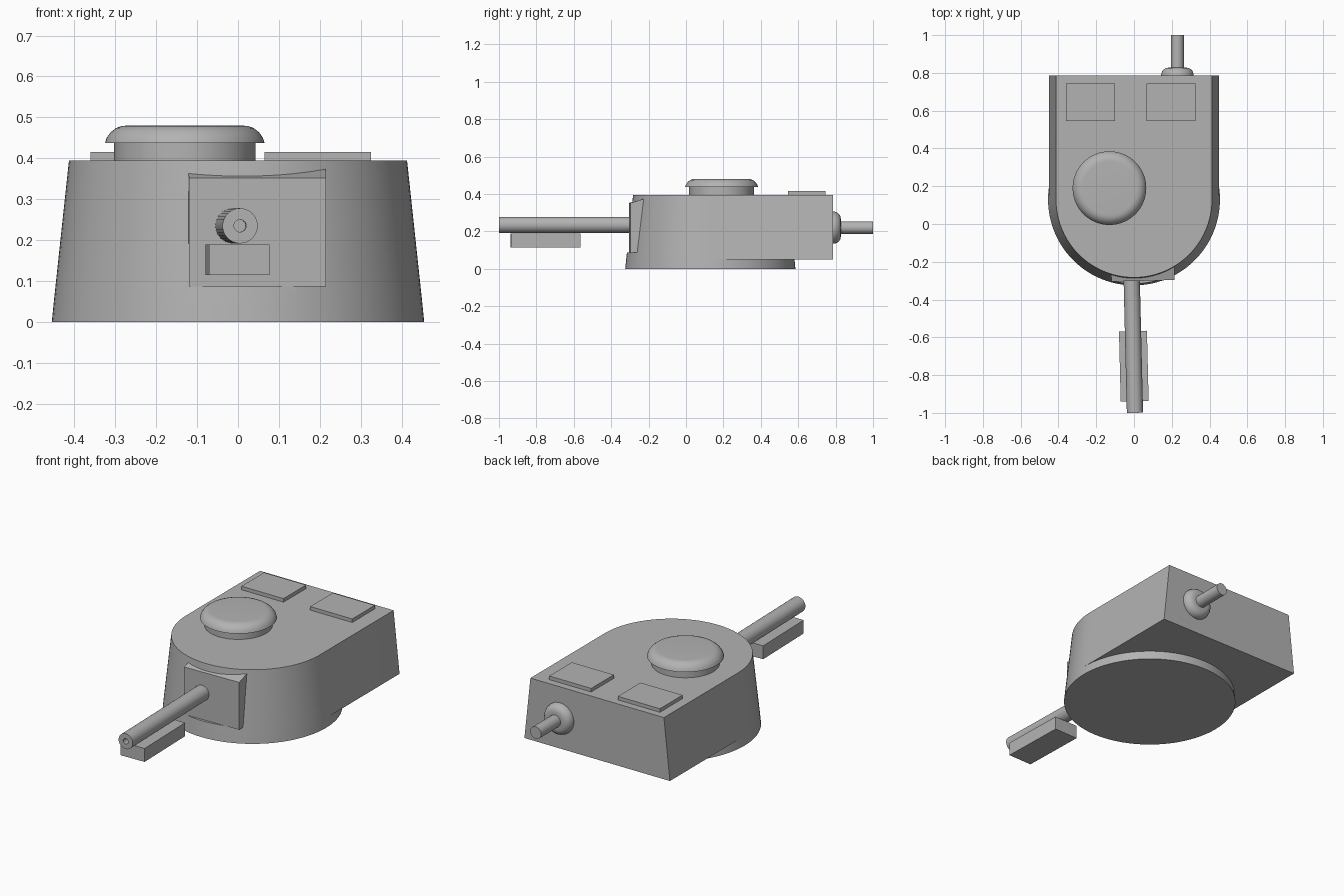
import bpy, bmesh
from math import sin, cos, pi, radians
from mathutils import Matrix, Vector

cube = bpy.data.objects.get("Cube")
if cube:
    bpy.data.objects.remove(cube)

grey = bpy.data.materials.new("armour grey")
grey.use_nodes = True
COLOUR = (0.45, 0.45, 0.45, 1)
grey.diffuse_color = COLOUR
grey.node_tree.nodes["Principled BSDF"].inputs["Base Color"].default_value = COLOUR


def loft(name, rings, matrix=Matrix()):
    """Skin a stack of equal-length point rings and cap both ends."""
    bm = bmesh.new()
    loops = [[bm.verts.new(matrix @ Vector(p)) for p in ring] for ring in rings]
    for a, b in zip(loops, loops[1:]):
        for i in range(len(a)):
            j = (i + 1) % len(a)
            bm.faces.new((a[i], a[j], b[j], b[i]))
    bm.faces.new(loops[0])
    bm.faces.new(loops[-1])
    bmesh.ops.recalc_face_normals(bm, faces=bm.faces)
    mesh = bpy.data.meshes.new(name)
    bm.to_mesh(mesh)
    bm.free()
    mesh.materials.append(grey)
    obj = bpy.data.objects.new(name, mesh)
    bpy.context.collection.objects.link(obj)
    return obj


def turned(name, profile, matrix, sides=48):
    """Revolve (radius, height) pairs around the local z axis."""
    angles = [2 * pi * i / sides for i in range(sides)]
    return loft(name, [[(r * cos(a), r * sin(a), h) for a in angles]
                       for r, h in profile], matrix)


def box(name, x0, x1, y0, y1, z0, z1, matrix=Matrix()):
    return loft(name, [[(x0, y0, z), (x1, y0, z), (x1, y1, z), (x0, y1, z)]
                       for z in (z0, z1)], matrix)


def hull_ring(radius, z, steps=48):
    """Round nose at the front, straight sides, flat rear."""
    arc = [(-radius * cos(pi * i / steps), 0.13 - radius * sin(pi * i / steps), z)
           for i in range(steps + 1)]
    return arc + [(radius, 0.785, z), (-radius, 0.785, z)]


# Shell and turret ring
shell = loft("turret_shell", [hull_ring(0.45, 0.05), hull_ring(0.413, 0.395)])
turned("turret_ring", [(0.455, 0), (0.45, 0.05)],
       Matrix.Translation((0, 0.13, 0)), 96)

# The gun group is swung slightly to the left
pivot = Matrix.Translation((-0.012, -0.3, 0))
swing = pivot @ Matrix.Rotation(radians(1.4), 4, "Z") @ pivot.inverted()

# Flat pocket in the nose for the gun plate
cutter = box("pocket_cutter", -0.12, 0.215, -0.5, -0.298, 0.087, 0.352, swing)
cutter.hide_render = True
cut = shell.modifiers.new("pocket", "BOOLEAN")
cut.operation = "DIFFERENCE"
cut.solver = "EXACT"
cut.object = cutter
bpy.context.view_layer.objects.active = shell
bpy.ops.object.modifier_apply(modifier=cut.name)
bpy.data.objects.remove(cutter)

# Gun plate with sloped top
side = [(-0.302, 0.087), (-0.2, 0.087), (-0.2, 0.383), (-0.302, 0.352)]
loft("gun_plate", [[(x, y, z) for y, z in side] for x in (-0.12, 0.215)], swing)

# Main barrel with bore, and the block slung below it
forward = Matrix.Translation((-0.012, -0.25, 0.235)) @ Matrix.Rotation(pi / 2, 4, "X")
turned("main_barrel", [(0.043, 0), (0.043, 0.75), (0.015, 0.75), (0.015, 0.7)],
       swing @ forward, 32)
box("barrel_block", -0.086, 0.062, -0.938, -0.567, 0.115, 0.19, swing)

# Cupola with overhanging domed lid
turned("cupola", [(0.173, 0.39), (0.173, 0.437), (0.195, 0.437), (0.191, 0.45),
                  (0.181, 0.464), (0.168, 0.474), (0.154, 0.479), (0.14, 0.48)],
       Matrix.Translation((-0.13, 0.19, 0)), 64)

# Roof hatches
for label, x in (("right", -0.36), ("left", 0.065)):
    box(label + "_roof_hatch", x, x + 0.26, 0.545, 0.745, 0.39, 0.415)

# Rear gun and its rounded mount
rear = Matrix.Translation((0.23, 0.78, 0.22)) @ Matrix.Rotation(-pi / 2, 4, "X")
turned("rear_gun_mount", [(0.086, 0), (0.086, 0.012), (0.082, 0.027), (0.072, 0.039),
                          (0.06, 0.046), (0.045, 0.048)], rear)
turned("rear_gun_barrel", [(0.034, 0), (0.034, 0.22)], rear, 32)

# Smooth curved surfaces, keep hard edges
bpy.ops.object.select_all(action="DESELECT")
for obj in bpy.context.collection.objects:
    if obj.type == "MESH":
        obj.select_set(True)
        bpy.context.view_layer.objects.active = obj
bpy.ops.object.shade_smooth_by_angle(angle=radians(32))
